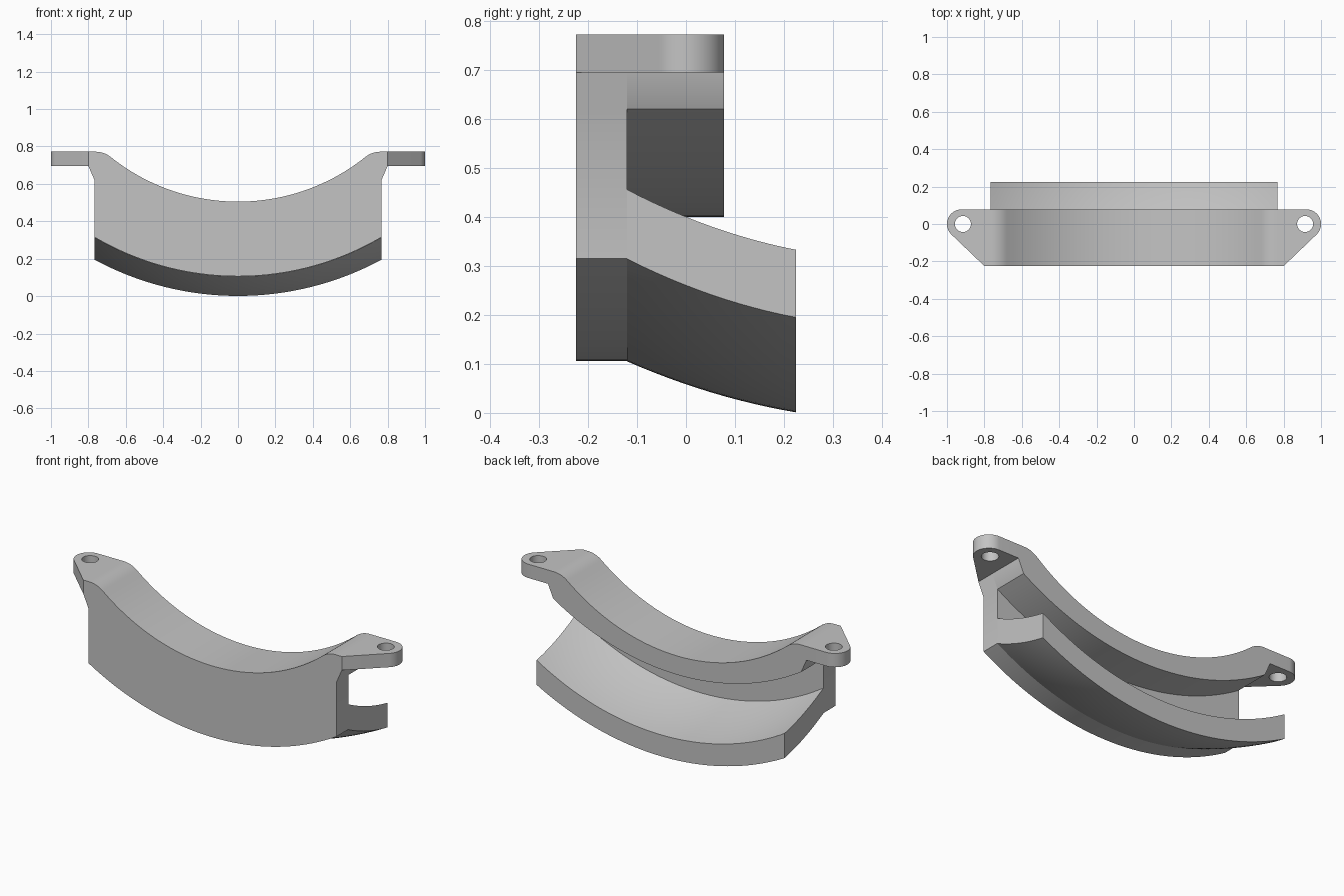
import bpy, bmesh
from math import sin, cos, sqrt, radians

if "Cube" in bpy.data.objects:
    bpy.data.objects.remove(bpy.data.objects["Cube"])

grey = bpy.data.materials.new("light_grey")
grey.use_nodes = True
grey.diffuse_color = (0.55, 0.55, 0.55, 1)
grey.node_tree.nodes["Principled BSDF"].inputs["Base Color"].default_value = (0.55, 0.55, 0.55, 1)

HALF = 0.767                      # half width of the body
FRONT, WALL, BAND, BACK = -0.225, -0.12, 0.078, 0.225
TOP, EAR_LOW, EAR_X = 0.772, 0.695, 0.80
AXIS_Z = 1.616                    # common centre of the lower arcs
STEPS = 48


def finish(bm, name):
    bmesh.ops.recalc_face_normals(bm, faces=bm.faces)
    mesh = bpy.data.meshes.new(name)
    bm.to_mesh(mesh)
    bm.free()
    mesh.materials.append(grey)
    obj = bpy.data.objects.new(name, mesh)
    bpy.context.collection.objects.link(obj)
    bpy.ops.object.select_all(action='DESELECT')
    obj.select_set(True)
    bpy.context.view_layer.objects.active = obj
    bpy.ops.object.shade_smooth_by_angle(angle=radians(25))


def loft(name, sections):
    """Join matching x-z outlines placed along y and cap both ends."""
    bm = bmesh.new()
    rings = [[bm.verts.new((x, y, z)) for x, z in outline] for y, outline in sections]
    for a, b in zip(rings, rings[1:]):
        for i in range(len(a)):
            j = (i + 1) % len(a)
            bm.faces.new((a[i], a[j], b[j], b[i]))
    bm.faces.new(rings[0])
    bm.faces.new(rings[-1])
    finish(bm, name)


def arc(radius, centre_z, half):
    """Sagging arc from -half to +half."""
    xs = [half * (2 * i / STEPS - 1) for i in range(STEPS + 1)]
    return [(x, centre_z - sqrt(radius ** 2 - x * x)) for x in xs]


# Saddle-shaped top with rounded shoulders, listed from +x to -x
SADDLE_R, SADDLE_Z = 1.09, 1.595
ROUND = 0.13
round_z = TOP - ROUND
round_x = sqrt((SADDLE_R + ROUND) ** 2 - (SADDLE_Z - round_z) ** 2)
touch_x = round_x * SADDLE_R / (SADDLE_R + ROUND)
lean = (round_x - touch_x) / ROUND
shoulder = []
for i in range(9):
    s = lean * i / 9
    shoulder.append((round_x - ROUND * s, round_z + ROUND * sqrt(1 - s * s)))
right_end = [(HALF, 0.62), (EAR_X, EAR_LOW), (EAR_X, TOP)] + shoulder
left_end = [(-x, z) for x, z in reversed(right_end)]
saddle = right_end + arc(SADDLE_R, SADDLE_Z, touch_x)[::-1] + left_end

# Front wall and the upper band behind it
wall = arc(1.51, AXIS_Z, HALF) + saddle
loft("front_wall", [(FRONT, wall), (WALL, wall)])
band = arc(1.446, 1.846, HALF)[1:-1] + saddle
loft("upper_band", [(WALL, band), (BAND, band)])

# Lower flange, flaring outward toward the back
sections = []
for i in range(13):
    t = i / 12
    r = 1.511 + 0.15 * t - 0.046 * t * t
    outline = arc(r, AXIS_Z, HALF) + arc(r - 0.12, AXIS_Z, HALF)[::-1]
    sections.append((WALL + (BACK - WALL) * t, outline))
loft("lower_flange", sections)


# Mounting ears with a screw hole
def ear(name, side):
    bm = bmesh.new()
    cx, r = 1 - BAND, BAND
    outer = [(EAR_X, FRONT)]
    for i in range(21):
        a = radians(-46 + 136 * i / 20)
        outer.append((cx + r * cos(a), r * sin(a)))
    outer.append((EAR_X, BAND))
    turns = [radians(360 * i / 32) for i in range(32)]
    hole = [(0.915 + 0.043 * cos(a), 0.043 * sin(a)) for a in turns]
    edges = []
    for loop in (outer, hole):
        vs = [bm.verts.new((side * x, y, EAR_LOW)) for x, y in loop]
        edges += [bm.edges.new((v, vs[i - 1])) for i, v in enumerate(vs)]
    bmesh.ops.triangle_fill(bm, edges=edges, use_beauty=True, normal=(0, 0, 1))
    res = bmesh.ops.extrude_face_region(bm, geom=bm.faces[:], use_keep_orig=True)
    moved = [g for g in res["geom"] if isinstance(g, bmesh.types.BMVert)]
    bmesh.ops.translate(bm, verts=moved, vec=(0, 0, TOP - EAR_LOW))
    finish(bm, name)


ear("left_ear", 1)
ear("right_ear", -1)
